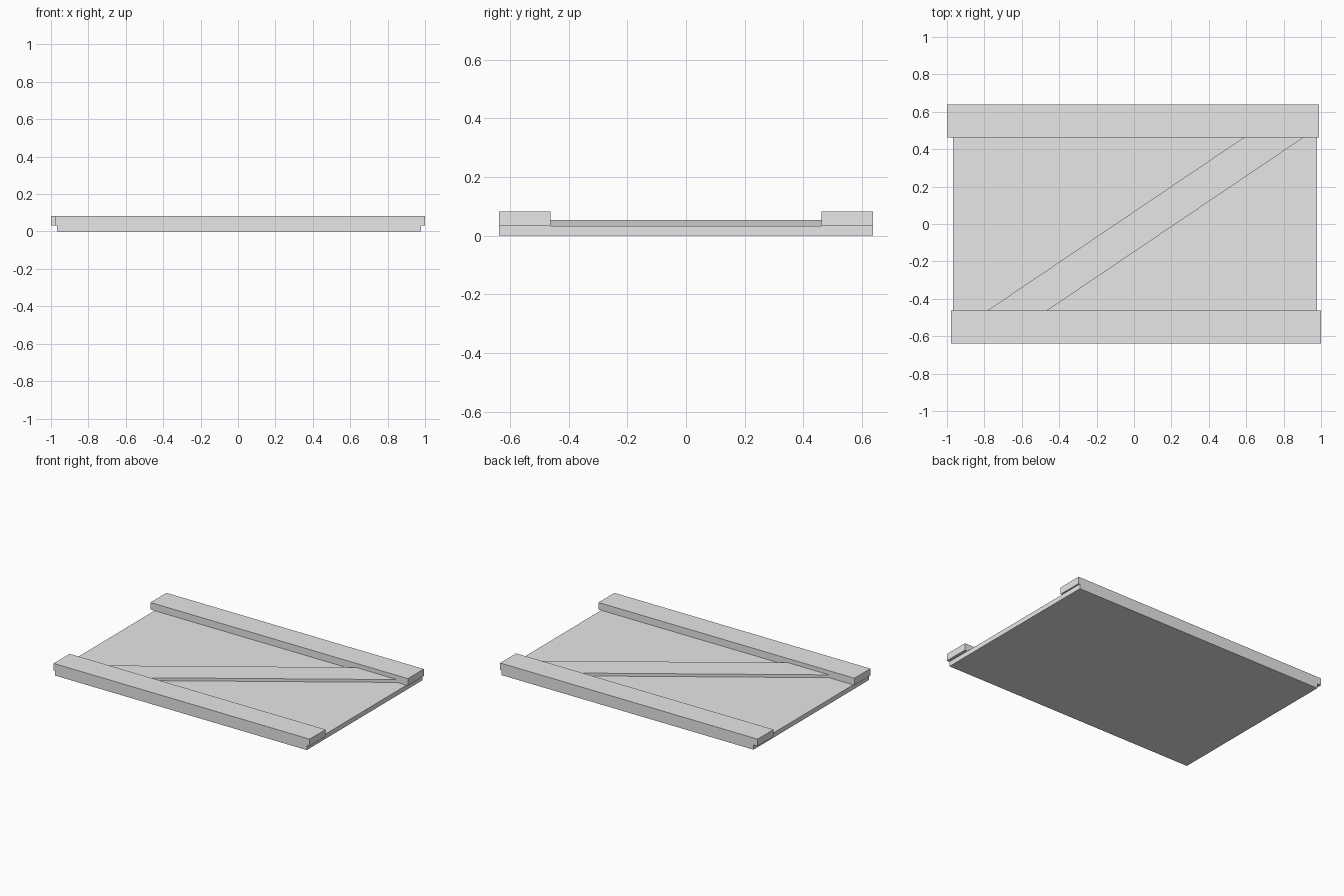
import bpy
import bmesh

cube = bpy.data.objects.get("Cube")
if cube:
    bpy.data.objects.remove(cube, do_unlink=True)

# Single plain grey for every part
GREY = (0.8, 0.8, 0.8, 1)
grey = bpy.data.materials.new("light_grey")
grey.use_nodes = True
grey.diffuse_color = GREY
for node in grey.node_tree.nodes:
    if node.type == "BSDF_PRINCIPLED":
        node.inputs["Base Color"].default_value = GREY


def slab(name, outline, bottom, top):
    """Extrude a flat outline upwards into a solid board."""
    bm = bmesh.new()
    face = bm.faces.new([bm.verts.new((x, y, bottom)) for x, y in outline])
    raised = bmesh.ops.extrude_face_region(bm, geom=[face])["geom"]
    verts = [v for v in raised if isinstance(v, bmesh.types.BMVert)]
    bmesh.ops.translate(bm, verts=verts, vec=(0, 0, top - bottom))
    bmesh.ops.recalc_face_normals(bm, faces=bm.faces)
    mesh = bpy.data.meshes.new(name)
    bm.to_mesh(mesh)
    bm.free()
    mesh.materials.append(grey)
    obj = bpy.data.objects.new(name, mesh)
    bpy.context.collection.objects.link(obj)
    return obj


def board(name, x0, x1, y0, y1, bottom, top):
    return slab(name, [(x0, y0), (x1, y0), (x1, y1), (x0, y1)], bottom, top)


HALF_DEPTH = 0.638
RAIL_INNER = 0.462
PANEL_TOP = 0.033
BRACE_TOP = 0.053
RAIL_TOP = 0.082

# Base panel
board("panel", -0.969, 0.979, -HALF_DEPTH, HALF_DEPTH, 0, PANEL_TOP)

# Raised rails, slightly staggered end to end
board("front_rail", -0.979, 1.0, -HALF_DEPTH, -RAIL_INNER, PANEL_TOP, RAIL_TOP)
board("back_rail", -1.0, 0.99, RAIL_INNER, HALF_DEPTH, PANEL_TOP, RAIL_TOP)

# Diagonal brace between the rails
slab("diagonal_brace",
     [(-0.783, -RAIL_INNER), (-0.463, -RAIL_INNER),
      (0.906, RAIL_INNER), (0.586, RAIL_INNER)],
     PANEL_TOP, BRACE_TOP)
